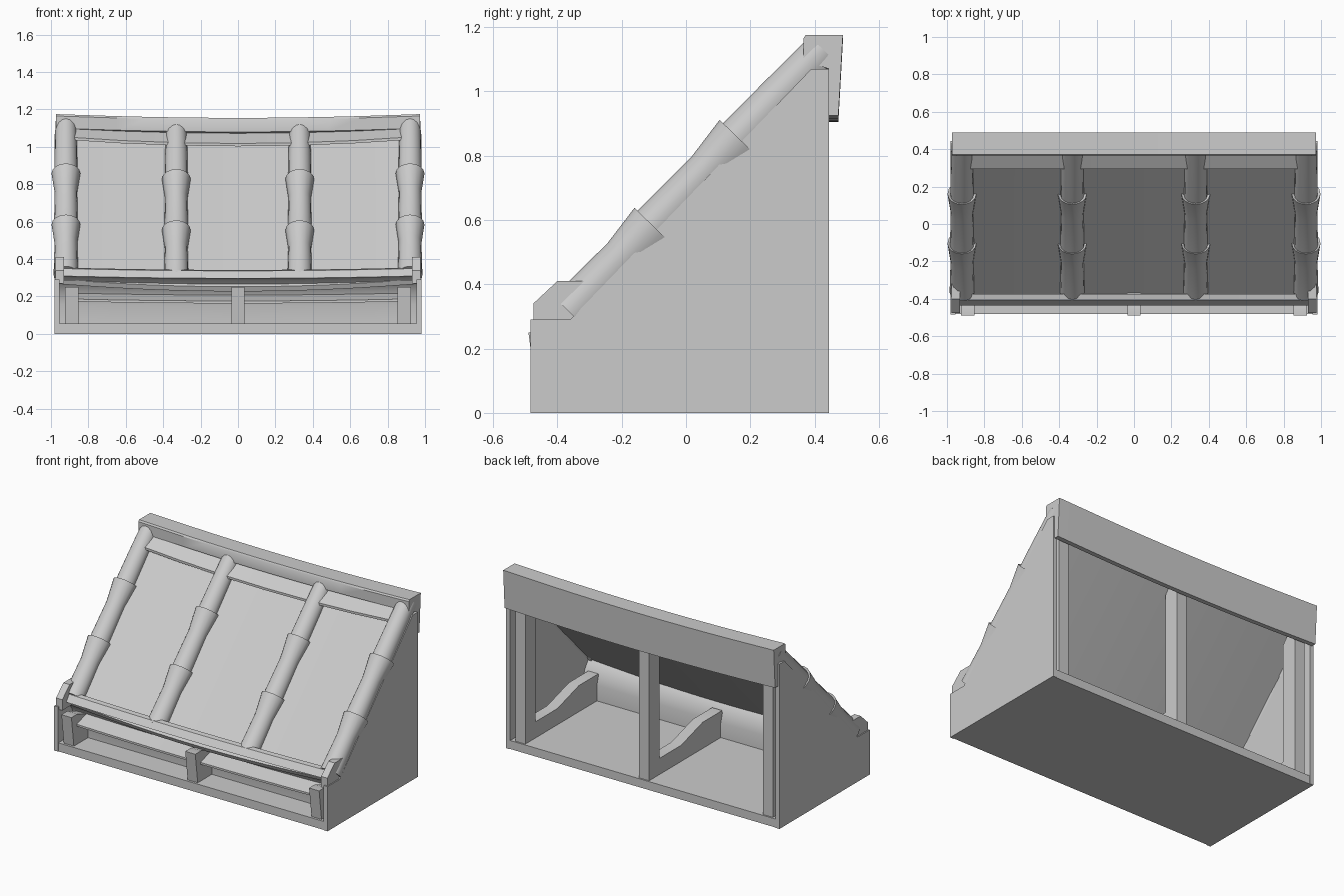
import bpy, bmesh, math
from mathutils import Vector

if "Cube" in bpy.data.objects:
    bpy.data.objects.remove(bpy.data.objects["Cube"])


def finish(name, bm, smooth=True):
    bmesh.ops.recalc_face_normals(bm, faces=bm.faces)
    me = bpy.data.meshes.new(name)
    bm.to_mesh(me)
    bm.free()
    ob = bpy.data.objects.new(name, me)
    bpy.context.collection.objects.link(ob)
    if smooth:
        bpy.ops.object.select_all(action='DESELECT')
        ob.select_set(True)
        bpy.context.view_layer.objects.active = ob
        bpy.ops.object.shade_smooth_by_angle(angle=math.radians(35))
    return ob


def dip(x, amount):
    # parabolic sag: zero at the gables, full in the middle
    return -amount * max(0, 1 - (x / 0.95) ** 2)


def sweep(name, profile, x0, x1, steps=1, sag=0.0):
    """Extrude a (y, z) profile along x, dipping toward the middle."""
    bm = bmesh.new()
    rings = []
    for i in range(steps + 1):
        x = x0 + (x1 - x0) * i / steps
        rings.append([bm.verts.new((x, y, z + dip(x, sag))) for y, z in profile])
    n = len(profile)
    for a, b in zip(rings, rings[1:]):
        for k in range(n):
            bm.faces.new((a[k], a[(k + 1) % n], b[(k + 1) % n], b[k]))
    bm.faces.new(rings[0])
    bm.faces.new(rings[-1])
    return finish(name, bm)


def slope(y):
    # height of the roof line
    return 0.385 + (y + 0.3) * 1.033


def lathe_tile(name, x, profile, sag, sides=16):
    """Round tile row along the roof slope, flat where it rests on the panel."""
    bm = bmesh.new()
    normal = Vector((0, -1.033, 1)).normalized()
    rings = []
    for y, r in profile:
        c = Vector((x, y, slope(y) + dip(x, sag)))
        ring = []
        for k in range(sides):
            a = 2 * math.pi * k / sides
            across, up = r * math.sin(a), r * math.cos(a)
            if abs(x + across) < 0.95:
                up = max(up, -0.012)      # stay above the panel underside
            elif up < 0:
                up *= 1.25                # overhang the outside of the gable
            ring.append(bm.verts.new(c + normal * up + Vector((across, 0, 0))))
        rings.append(ring)
    for a, b in zip(rings, rings[1:]):
        for k in range(sides):
            bm.faces.new((a[k], a[(k + 1) % sides], b[(k + 1) % sides], b[k]))
    bm.faces.new(rings[0])
    bm.faces.new(rings[-1])
    return finish(name, bm)


# floor slab
sweep("floor", [(-0.48, 0), (0.44, 0), (0.44, 0.055), (-0.48, 0.055)], -0.97, 0.97)

# gable walls and stepped eave blocks
wall = [(-0.484, 0), (0.444, 0), (0.444, 1.07), (0.39, 1.07), (-0.36, 0.29), (-0.484, 0.29)]
block = [(-0.475, 0.27), (-0.475, 0.34), (-0.40, 0.41), (-0.30, 0.41), (-0.36, 0.27)]
for s, tag in ((-1, "left"), (1, "right")):
    sweep("gable_wall_" + tag, wall, s * 0.955, s * 0.982)
    sweep("eave_block_" + tag, block, s * 0.93, s * 0.975)

# sagging roof panel
top = [(y, slope(y)) for y in (-0.39, 0.0, 0.42)]
panel = top + [(y + 0.012, z - 0.025) for y, z in reversed(top)]
sweep("roof_panel", panel, -0.96, 0.96, 12, 0.04)

# flashing strip below the ridge
sweep("ridge_flashing", [(0.295, 1.055), (0.295, 1.04), (0.40, 1.095), (0.40, 1.12)],
      -0.93, 0.93, 6, 0.037)

# ridge cap with the board hanging down the back
ridge = [(0.365, 1.165), (0.372, 1.175), (0.488, 1.175), (0.474, 0.925),
         (0.444, 0.925), (0.444, 1.07), (0.40, 1.085), (0.365, 1.10)]
sweep("ridge_cap", ridge, -0.972, 0.972, 12, 0.02)

# round tile rows with flared collars
tile = [(0.425, 0.056), (0.28, 0.060), (0.155, 0.062), (0.16, 0.077), (0.06, 0.060),
        (-0.11, 0.064), (-0.105, 0.077), (-0.20, 0.061), (-0.365, 0.066)]
for i, x in enumerate((-0.92, -0.33, 0.33, 0.92)):
    lathe_tile("tile_row_%d" % (i + 1), x, tile, 0.037)

# eave fascia
sweep("eave_fascia", [(-0.375, 0.355), (-0.405, 0.35), (-0.435, 0.31), (-0.39, 0.298)],
      -0.965, 0.965, 12, 0.013)

# curved wall set back under the eave
curve = [(-0.425, 0.312), (-0.375, 0.275), (-0.34, 0.225), (-0.32, 0.16), (-0.32, 0.04)]
sweep("under_eave_wall", curve + [(y + 0.015, z) for y, z in reversed(curve)],
      -0.955, 0.955, 8, 0.01)

# narrow slanted shelf between the front posts
sweep("eave_shelf", [(-0.435, 0.188), (-0.435, 0.175), (-0.33, 0.205), (-0.33, 0.222)],
      -0.90, 0.90, 8, 0.012)

# support frames: back post, floor beam and rising front end
frame = [(0.43, 0.055), (0.43, 1.06), (0.40, 1.035), (0.325, 0.94), (0.325, 0.16),
         (0.10, 0.16), (-0.12, 0.225), (-0.32, 0.225), (-0.32, 0.055)]
post = [(-0.465, 0.055), (-0.49, 0.25), (-0.43, 0.25), (-0.32, 0.21), (-0.32, 0.055)]
for x, tag in ((-0.89, "left"), (0, "middle"), (0.89, "right")):
    sweep("support_frame_" + tag, frame, x - 0.036, x + 0.036)
    sweep("front_post_" + tag, post, x - 0.036, x + 0.036)
